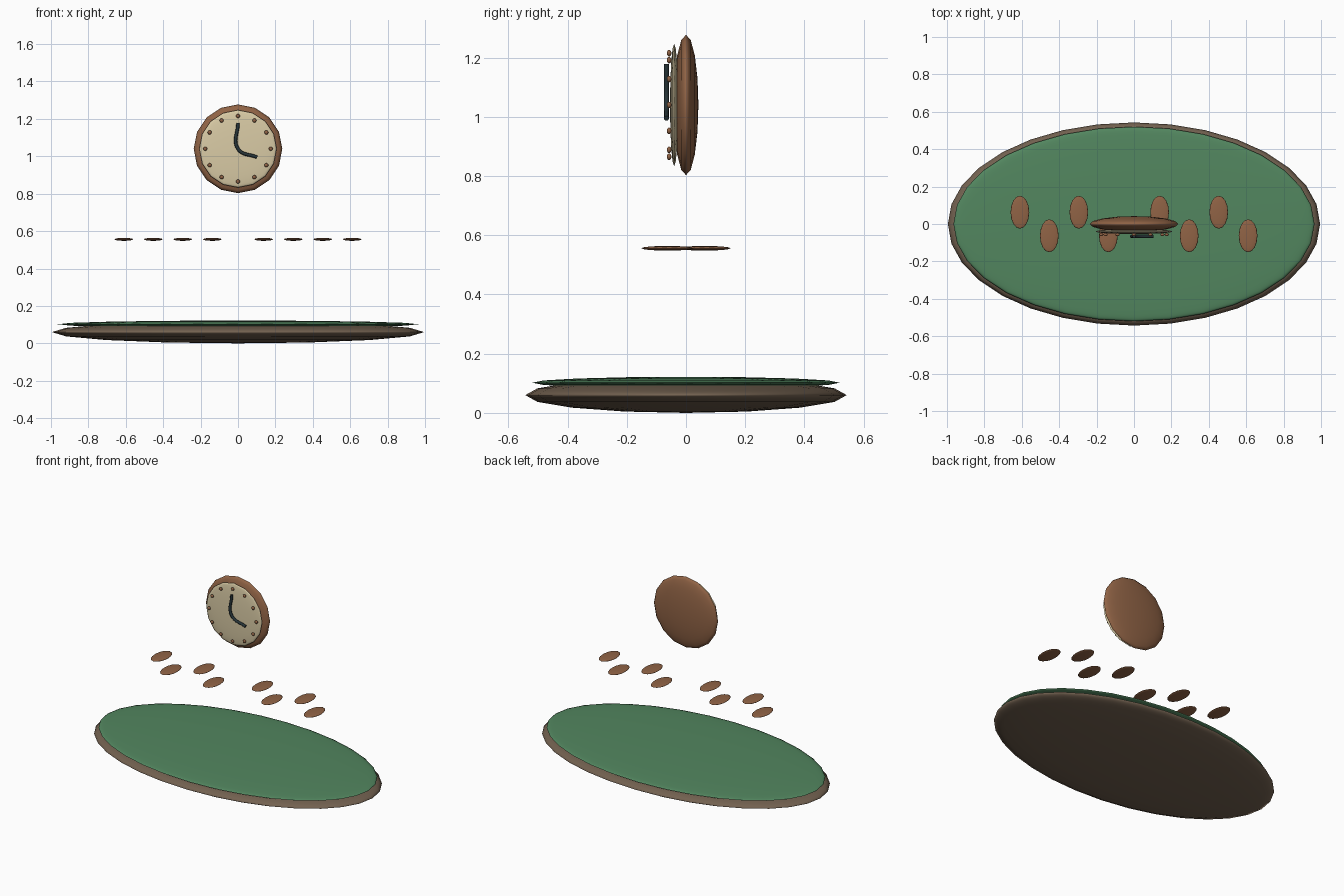
import bpy, math

if "Cube" in bpy.data.objects:
    bpy.data.objects.remove(bpy.data.objects["Cube"])


def material(name, rgb):
    m = bpy.data.materials.new(name)
    m.diffuse_color = (*rgb, 1)
    m.use_nodes = True
    m.node_tree.nodes["Principled BSDF"].inputs["Base Color"].default_value = m.diffuse_color
    return m


WOOD = material("dark_wood", (0.17, 0.12, 0.08))
FELT = material("green_felt", (0.085, 0.24, 0.115))
BROWN = material("warm_brown", (0.28, 0.125, 0.06))
CREAM = material("cream", (0.70, 0.60, 0.38))
DARK = material("dark_metal", (0.02, 0.035, 0.04))


def ellipsoid(name, loc, radii, mat, segs=16, rings=8, facing_front=False):
    """Flattened smooth sphere; radii are world x, y, z half sizes."""
    bpy.ops.mesh.primitive_uv_sphere_add(segments=segs, ring_count=rings, radius=1, location=loc)
    ob = bpy.context.object
    ob.name = name
    rx, ry, rz = radii
    if facing_front:
        ob.rotation_euler.x = math.pi / 2
        ob.scale = (rx, rz, ry)
    else:
        ob.scale = radii
    ob.data.materials.append(mat)
    bpy.ops.object.shade_smooth()
    return ob


# Oval base with green top
ellipsoid("oval_base", (0, 0, 0.06), (0.995, 0.543, 0.06), WOOD, 32, 8)
ellipsoid("green_top", (0, 0, 0.102), (0.965, 0.52, 0.02), FELT, 32, 8)

# Two staggered rows of floating oval pads
for i, x in enumerate((-0.61, -0.453, -0.295, -0.137, 0.137, 0.295, 0.453, 0.61)):
    y = 0.063 if i % 2 == 0 else -0.063
    ellipsoid(f"oval_pad_{i + 1}", (x, y, 0.556), (0.05, 0.088, 0.008), BROWN, 16, 8)

# Clock case and dial
CZ = 1.04
ellipsoid("clock_case", (0, 0, CZ), (0.237, 0.042, 0.237), BROWN, facing_front=True)
ellipsoid("clock_dial", (0, -0.04, CZ), (0.207, 0.014, 0.207), CREAM, facing_front=True)

# Twelve hour dots
for i in range(12):
    a = i * math.tau / 12
    ellipsoid(f"hour_dot_{i + 1}", (0.175 * math.sin(a), -0.057, CZ + 0.175 * math.cos(a)),
              (0.011, 0.008, 0.011), BROWN, 12, 8, facing_front=True)

# Clock hands as one bent tube
curve = bpy.data.curves.new("clock_hands", "CURVE")
curve.dimensions = "3D"
curve.bevel_depth = 0.009
curve.bevel_resolution = 2
curve.use_fill_caps = True
spline = curve.splines.new("BEZIER")
spline.bezier_points.add(2)
for p, (x, z) in zip(spline.bezier_points, ((0, 1.178), (0, 1.04), (0.102, 0.995))):
    p.co = (x, -0.066, z)
    p.handle_left_type = p.handle_right_type = "AUTO"
hands = bpy.data.objects.new("clock_hands", curve)
bpy.context.collection.objects.link(hands)
curve.materials.append(DARK)
